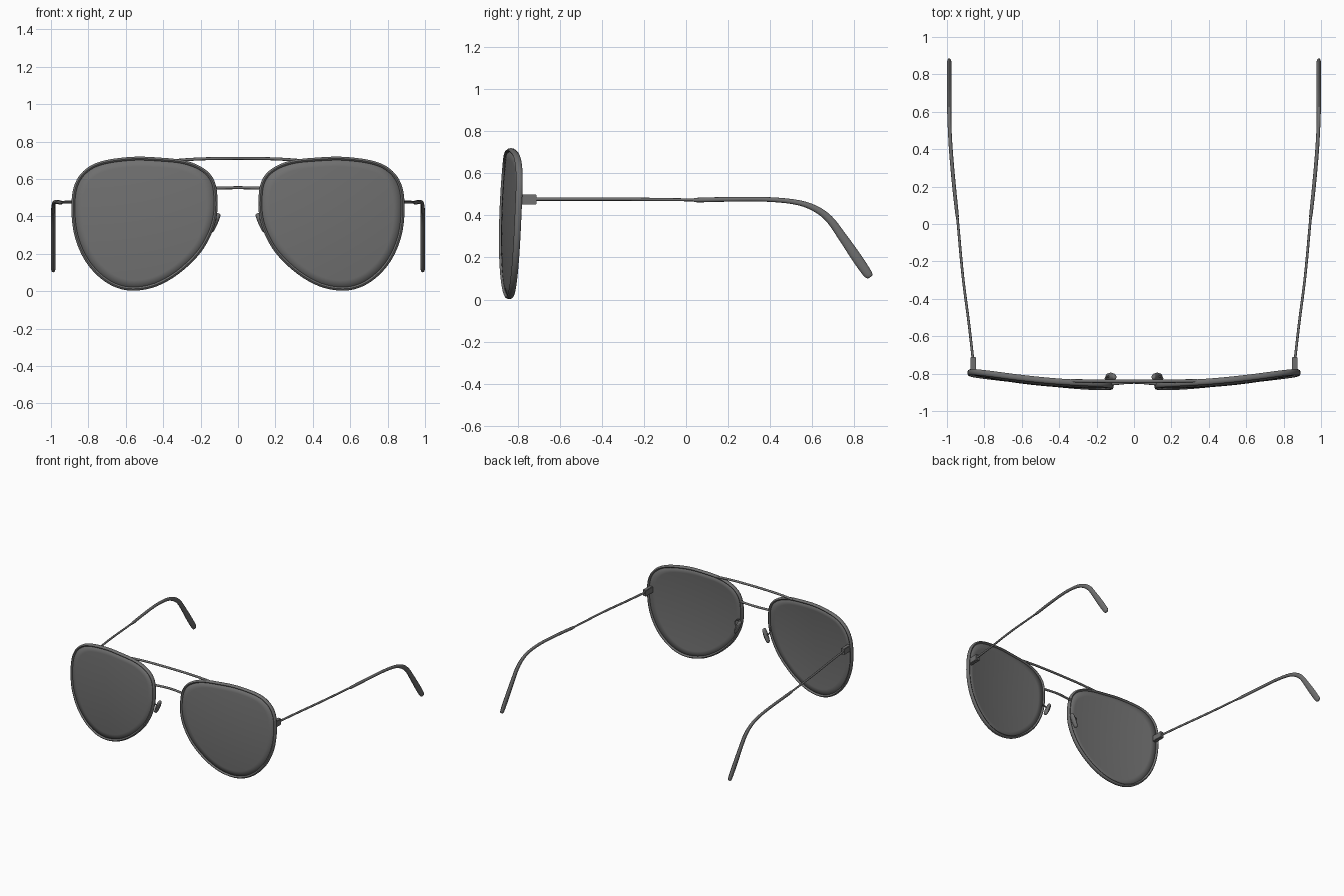
import bpy, bmesh, math
from mathutils import Vector

if "Cube" in bpy.data.objects:
    bpy.data.objects.remove(bpy.data.objects["Cube"])

dark = bpy.data.materials.new("dark_grey")
dark.diffuse_color = (0.16, 0.16, 0.16, 1)
dark.use_nodes = True
dark.node_tree.nodes["Principled BSDF"].inputs["Base Color"].default_value = dark.diffuse_color


def spline(pts, steps, closed=False):
    """Catmull-Rom through points of any dimension."""
    n = len(pts)
    get = (lambda i: pts[i % n]) if closed else (lambda i: pts[max(0, min(n - 1, i))])
    out = []
    for i in range(n if closed else n - 1):
        p = [get(i + k) for k in (-1, 0, 1, 2)]
        for s in range(steps):
            t = s / steps
            out.append([0.5 * (2 * b + (c - a) * t + (2 * a - 5 * b + 4 * c - d) * t ** 2
                               + (3 * b - a - 3 * c + d) * t ** 3) for a, b, c, d in zip(*p)])
    if not closed:
        out.append(list(pts[-1]))
    return out


def finish(name, bm, mirror):
    bmesh.ops.recalc_face_normals(bm, faces=bm.faces)
    me = bpy.data.meshes.new(name)
    bm.to_mesh(me)
    bm.free()
    me.materials.append(dark)
    ob = bpy.data.objects.new(name, me)
    bpy.context.collection.objects.link(ob)
    bpy.ops.object.select_all(action='DESELECT')
    ob.select_set(True)
    bpy.context.view_layer.objects.active = ob
    bpy.ops.object.shade_smooth_by_angle(angle=math.radians(40))
    if mirror:
        ob.modifiers.new("Mirror", 'MIRROR')
    return ob


def sweep(name, path, ref, closed=False, sides=12, mirror=True):
    """Elliptical tube; path rows are x, y, z, radius along ref, radius across."""
    bm = bmesh.new()
    pos = [Vector(p[:3]) for p in path]
    n, rings = len(path), []
    for i, p in enumerate(path):
        a = pos[(i - 1) % n] if closed else pos[max(i - 1, 0)]
        b = pos[(i + 1) % n] if closed else pos[min(i + 1, n - 1)]
        t = (b - a).normalized()
        u = Vector(ref)
        u = (u - t * u.dot(t)).normalized()
        v = t.cross(u)
        rings.append([bm.verts.new(pos[i] + u * p[3] * math.cos(k * math.tau / sides)
                                   + v * p[4] * math.sin(k * math.tau / sides)) for k in range(sides)])
    for i in range(n if closed else n - 1):
        r, s = rings[i], rings[(i + 1) % n]
        for k in range(sides):
            m = (k + 1) % sides
            bm.faces.new((r[k], r[m], s[m], s[k]))
    if not closed:
        bm.faces.new(rings[0])
        bm.faces.new(rings[-1])
    return finish(name, bm, mirror)


def bulge(x, z):
    """Depth of the curved front."""
    return -0.873 + 0.16 * (x - 0.2) ** 2 + 0.15 * (z - 0.3) ** 2


# aviator outline, right eye
outline = spline([(0.57, 0.717), (0.42, 0.713), (0.28, 0.697), (0.18, 0.655), (0.125, 0.59),
                  (0.109, 0.49), (0.116, 0.39), (0.148, 0.295), (0.21, 0.195), (0.32, 0.092),
                  (0.44, 0.025), (0.56, 0.003), (0.66, 0.023), (0.75, 0.082), (0.825, 0.175),
                  (0.875, 0.3), (0.891, 0.44), (0.878, 0.56), (0.828, 0.642), (0.735, 0.693)], 5, True)
cx, cz = 0.5, 0.37


def inset(f):
    return [(cx + (x - cx) * f, cz + (z - cz) * f) for x, z in outline]


# rims
sweep("rim", [(x, bulge(x, z), z, 0.016, 0.010) for x, z in inset(0.974)], (0, 1, 0), True)

# lenses
bm = bmesh.new()
prev, count = None, len(outline)
centre = bm.verts.new((cx, bulge(cx, cz), cz))
for j in range(1, 9):
    ring = [bm.verts.new((x, bulge(x, z), z)) for x, z in inset(0.97 * j / 8)]
    for k in range(count):
        m = (k + 1) % count
        bm.faces.new((centre, ring[k], ring[m]) if prev is None else (prev[k], ring[k], ring[m], prev[m]))
    prev = ring
lens = finish("lens", bm, True)
solid = lens.modifiers.new("Thickness", 'SOLIDIFY')
solid.thickness, solid.offset = 0.012, 0

# brow bar and lower bridge
sweep("brow_bar", spline([(-0.34, -0.838, 0.698, 0.009, 0.008), (-0.2, -0.84, 0.707, 0.009, 0.008),
                          (0, -0.841, 0.710, 0.009, 0.008), (0.2, -0.84, 0.707, 0.009, 0.008),
                          (0.34, -0.838, 0.698, 0.009, 0.008)], 6), (0, 1, 0), mirror=False)
sweep("bridge", spline([(-0.125, -0.855, 0.551, 0.009, 0.008), (0, -0.845, 0.553, 0.009, 0.008),
                        (0.125, -0.855, 0.551, 0.009, 0.008)], 8), (0, 1, 0), mirror=False)

# nose pads on little wires
sweep("nose_pad", spline([(0.102, -0.818, 0.415, 0.004, 0.004), (0.105, -0.818, 0.408, 0.012, 0.016),
                          (0.122, -0.816, 0.368, 0.015, 0.021), (0.141, -0.816, 0.325, 0.012, 0.016),
                          (0.145, -0.817, 0.316, 0.004, 0.004)], 5), (1, 0, 0))
sweep("nose_pad_wire", spline([(0.126, -0.86, 0.41, 0.005, 0.005), (0.15, -0.832, 0.405, 0.005, 0.005),
                               (0.147, -0.818, 0.385, 0.005, 0.005), (0.122, -0.816, 0.368, 0.005, 0.005)], 5),
      (1, 0, 0), sides=8)

# hinge blocks
bm = bmesh.new()
bmesh.ops.create_cube(bm, size=1)
for v in bm.verts:
    v.co = Vector((0.859 + v.co.x * 0.03, -0.755 + v.co.y * 0.09, 0.476 + v.co.z * 0.048))
bmesh.ops.bevel(bm, geom=bm.edges[:], offset=0.003, segments=2, affect='EDGES')
finish("hinge", bm, True)

# temple wires
sweep("temple_arm", spline([(0.859, -0.74, 0.477, 0.007, 0.008), (0.883, -0.53, 0.477, 0.007, 0.008),
                            (0.915, -0.28, 0.477, 0.007, 0.008), (0.941, 0.0, 0.474, 0.007, 0.007),
                            (0.948, 0.07, 0.474, 0.007, 0.007)], 6), (1, 0, 0))

# ear sleeves, flaring towards the tip
sweep("temple_tip", spline([(0.944, 0.035, 0.473, 0.007, 0.007), (0.947, 0.06, 0.473, 0.009, 0.011),
                            (0.962, 0.2, 0.476, 0.01, 0.011), (0.978, 0.38, 0.476, 0.01, 0.011),
                            (0.986, 0.52, 0.463, 0.01, 0.012), (0.988, 0.61, 0.434, 0.011, 0.015),
                            (0.988, 0.68, 0.383, 0.012, 0.018), (0.988, 0.745, 0.295, 0.012, 0.021),
                            (0.988, 0.81, 0.2, 0.012, 0.024), (0.988, 0.858, 0.130, 0.012, 0.022),
                            (0.988, 0.873, 0.111, 0.010, 0.016), (0.988, 0.876, 0.107, 0.005, 0.007)], 5),
      (1, 0, 0))
